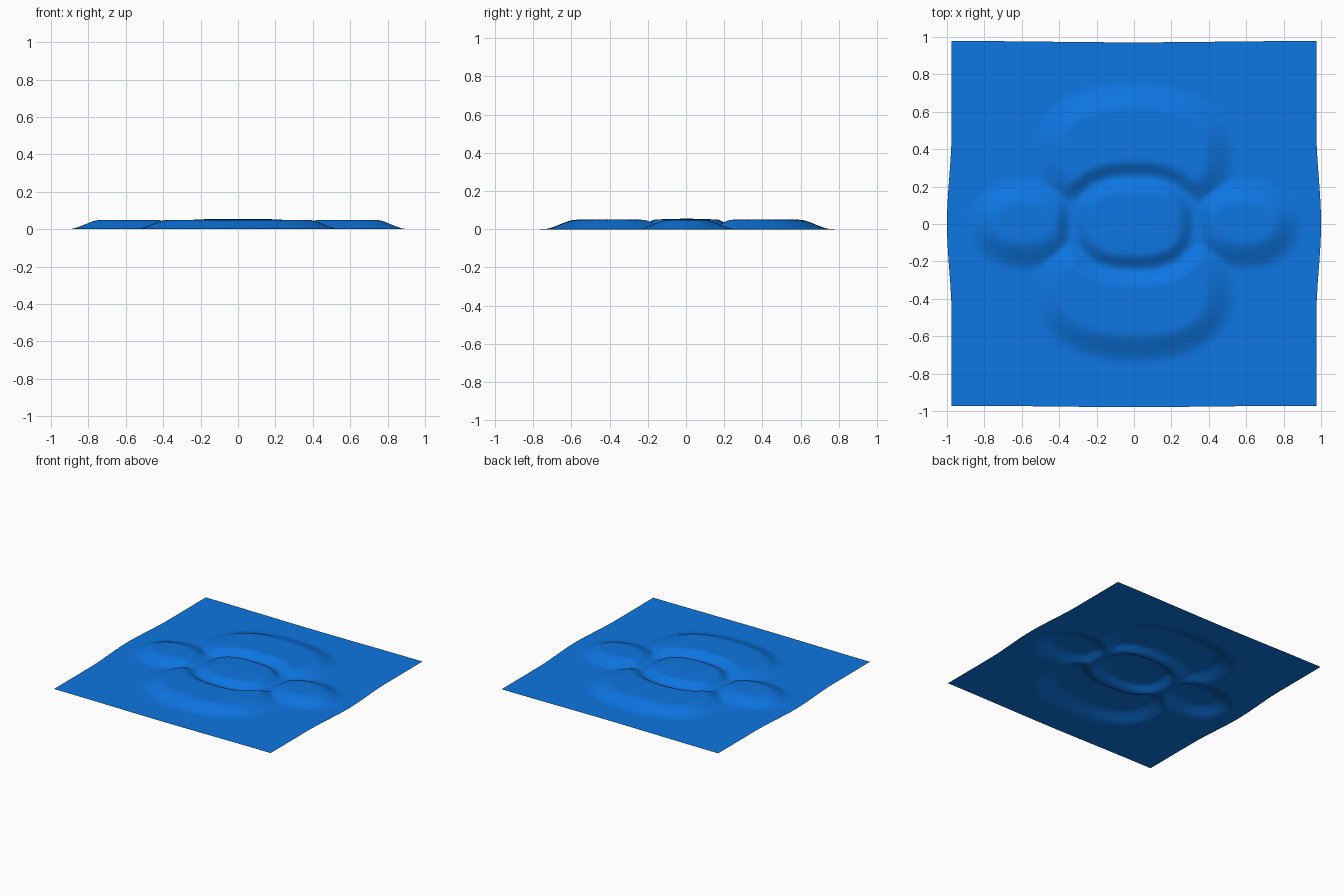
import bpy
import bmesh
import math

cube = bpy.data.objects.get("Cube")
if cube:
    bpy.data.objects.remove(cube)


def ease(t):
    t = max(0.0, min(1.0, t))
    return t * t * (3 - 2 * t)


def inside(x, y, cx, cy, rx, ry, n):
    """Approximate distance inside a superellipse, negative outside."""
    u, v = abs(x - cx) / rx, abs(y - cy) / ry
    r = (u ** n + v ** n) ** (1 / n)
    if r < 0.01:
        return min(rx, ry)
    slope = r ** (1 - n) * math.hypot(u ** (n - 1) / rx, v ** (n - 1) / ry)
    return (1 - r) / slope


# Raised pads: centre, radii, squareness, width of the sloping rim
PADS = [
    (0, 0.38, 0.55, 0.39, 2.3, 0.18),     # back pad
    (0, -0.36, 0.55, 0.39, 2.3, 0.18),    # front pad
    (0.58, 0, 0.31, 0.26, 2.1, 0.17),     # left pad
    (-0.58, 0, 0.31, 0.26, 2.1, 0.17),    # right pad
    (0, 0, 0.39, 0.32, 2.5, 0.11),        # middle pad
]


def height(x, y):
    pad = max(ease(inside(x, y, *p[:5]) / p[5]) for p in PADS)
    ring = inside(x, y, 0, 0, 0.32, 0.25, 2.5)
    groove = 0.25 + 0.75 * ease(abs(ring) / 0.09)
    dome = 0.05 + 0.005 * ease(ring / 0.25)
    return pad * groove * dome


# Embossed sheet
bm = bmesh.new()
bmesh.ops.create_grid(bm, x_segments=120, y_segments=120, size=0.975)
for v in bm.verts:
    x, y = v.co.x, v.co.y
    v.co.z = height(x, y)
    # Side edges bulge outwards, end edges bow slightly forwards
    bulge = ease(1 - abs(y) / 0.5)
    v.co.x += 0.025 * bulge * (x / 0.975) ** 3
    v.co.y += 0.003 - 0.007 * ease(1 - abs(x) / 0.9) * abs(y)
mesh = bpy.data.meshes.new("embossed_sheet")
bm.to_mesh(mesh)
bm.free()
sheet = bpy.data.objects.new("embossed_sheet", mesh)
bpy.context.collection.objects.link(sheet)
for poly in mesh.polygons:
    poly.use_smooth = True

# Blue colour
colour = (0.004, 0.18, 0.76, 1)
blue = bpy.data.materials.new("blue")
blue.use_nodes = True
blue.diffuse_color = colour
blue.node_tree.nodes["Principled BSDF"].inputs["Base Color"].default_value = colour
mesh.materials.append(blue)
